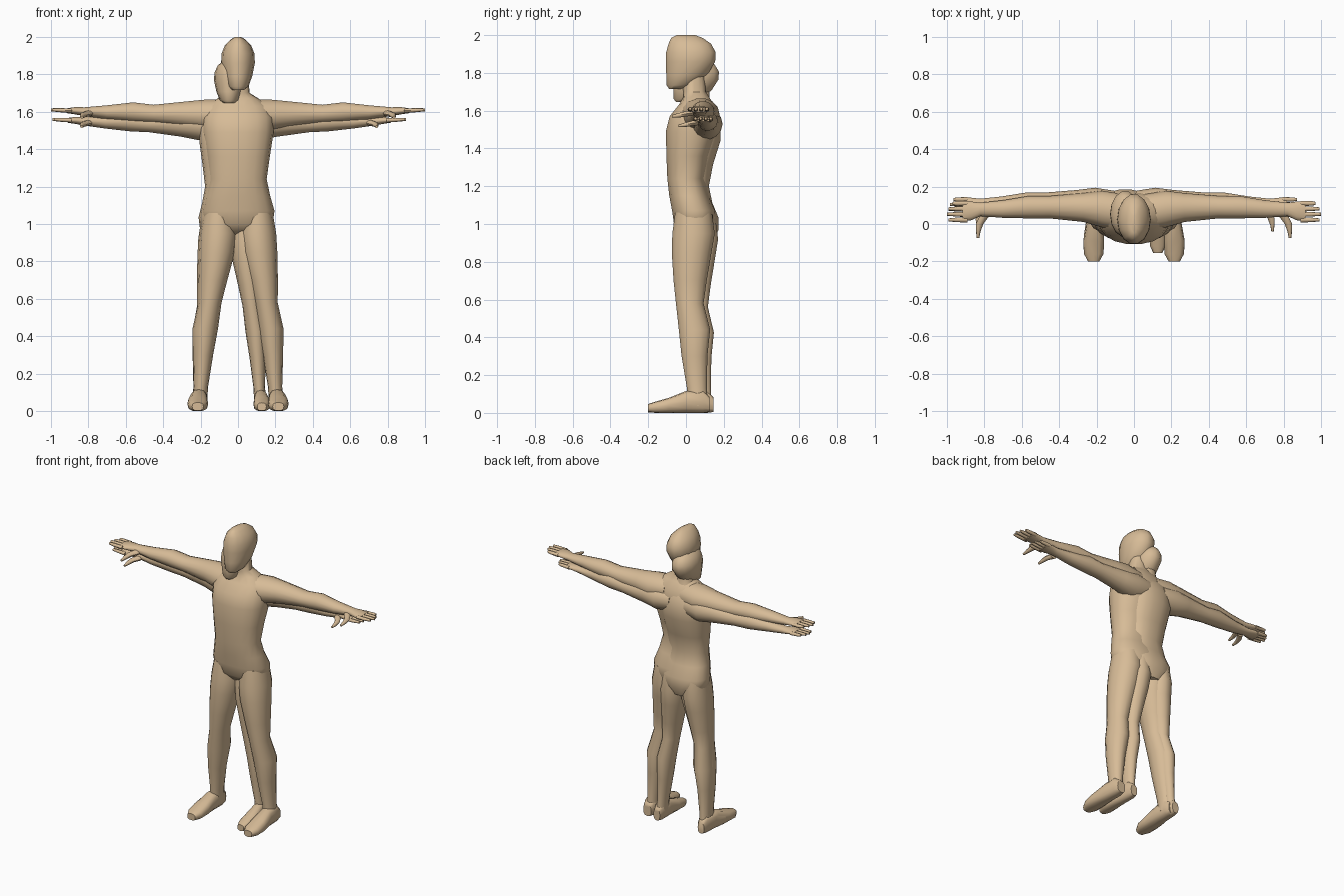
import bpy, bmesh, math

skin = bpy.data.materials.new("tan_skin")
skin.diffuse_color = (0.68, 0.50, 0.31, 1)


def loft(name, axis, rings, place, sides=14, power=2.0):
    """Closed tube through rings: (centre x, y, z, half width, half depth) across the axis."""
    bm = bmesh.new()
    u, v = [i for i in range(3) if i != axis]
    loops = []
    for x, y, z, a, b in rings:
        loop = []
        for k in range(sides):
            t = 2 * math.pi * k / sides
            c, s = math.cos(t), math.sin(t)
            p = [x, y, z]
            p[u] += a * math.copysign(abs(c) ** (2 / power), c)
            p[v] += b * math.copysign(abs(s) ** (2 / power), s)
            p[2] = max(p[2], 0)
            loop.append(bm.verts.new(place(*p)))
        loops.append(loop)
    for l0, l1 in zip(loops, loops[1:]):
        for k in range(sides):
            j = (k + 1) % sides
            bm.faces.new((l0[k], l0[j], l1[j], l1[k]))
    bm.faces.new(loops[0])
    bm.faces.new(loops[-1])
    bmesh.ops.recalc_face_normals(bm, faces=bm.faces)
    mesh = bpy.data.meshes.new(name)
    bm.to_mesh(mesh)
    bm.free()
    mesh.materials.append(skin)
    ob = bpy.data.objects.new(name, mesh)
    bpy.context.collection.objects.link(ob)
    bpy.ops.object.select_all(action='DESELECT')
    ob.select_set(True)
    bpy.context.view_layer.objects.active = ob
    bpy.ops.object.shade_smooth_by_angle(angle=math.radians(50))


TORSO = [(0, .06, .94, .09, .07), (0, .045, 1.0, .185, .11), (0, .04, 1.07, .195, .115),
         (0, .015, 1.15, .172, .105), (0, 0, 1.24, .153, .1), (0, .01, 1.36, .17, .115),
         (0, .03, 1.49, .19, .138), (0, .04, 1.57, .19, .128), (0, .055, 1.63, .165, .095),
         (0, .055, 1.67, .11, .07), (0, .045, 1.7, .062, .06), (0, .04, 1.79, .055, .06)]
HEAD = [(0, -.06, 1.715, .03, .03), (0, -.03, 1.735, .056, .075), (0, .005, 1.79, .076, .112),
        (0, .024, 1.86, .09, .134), (0, .026, 1.91, .088, .134), (0, .02, 1.955, .07, .115),
        (0, .005, 1.985, .04, .085), (0, 0, 2.0, .015, .05)]
LEG = [(.1, .04, 1.06, .085, .1), (.104, .04, .95, .1, .115), (.113, .03, .85, .097, .108),
       (.135, .022, .7, .078, .09), (.15, .02, .58, .062, .075), (.175, .045, .44, .068, .085),
       (.187, .045, .3, .054, .07), (.198, .058, .13, .038, .054), (.207, .062, .04, .042, .056)]
FOOT = [(.207, .125, .045, .03, .04), (.207, .09, .06, .042, .06), (.21, .0, .058, .045, .058),
        (.215, -.09, .04, .056, .04), (.215, -.16, .03, .052, .03), (.215, -.2, .025, .03, .022)]
ARM = [(.06, .06, 1.585, .1, .08), (.17, .08, 1.58, .098, .087), (.27, .088, 1.585, .077, .072),
       (.45, .09, 1.588, .06, .05), (.56, .09, 1.597, .06, .054), (.7, .08, 1.597, .047, .038),
       (.82, .078, 1.6, .036, .024), (.87, .07, 1.605, .05, .02), (.915, .068, 1.605, .053, .013)]
THUMB = [(.80, .04, 1.59, .025, .016), (.825, 0, 1.583, .02, .014),
         (.832, -.04, 1.575, .012, .012), (.833, -.075, 1.57, .007, .007)]
FINGERS = [(.022, .99), (.052, 1.0), (.081, .99), (.11, .97)]


def body(label, centre, torso_x, leg_x, arm_x, sy, dy, sz, head_low, head_z):
    def mapping(sx, side=1):
        return lambda x, y, z: (centre + side * x * sx, y * sy + dy, z * sz)

    # trunk with neck, and head
    loft(label + "_torso", 2, TORSO, mapping(torso_x), 18, 2.3)
    loft(label + "_head", 2, HEAD,
         lambda x, y, z: (centre + x * .9 ** (sz < 1), y * sy + dy, head_low + (z - 1.715) * head_z), 14)
    for side, word in ((1, "left"), (-1, "right")):
        who = f"{label}_{word}_"
        # leg and foot
        loft(who + "leg", 2, LEG, mapping(leg_x, side))
        loft(who + "foot", 1, FOOT, mapping(leg_x, side), 12, 2.6)
        # arm, palm, thumb and fingers
        arm = mapping(arm_x, side)
        loft(who + "arm", 0, ARM, arm)
        loft(who + "thumb", 1, THUMB, arm, 8)
        for n, (y, tip) in enumerate(FINGERS):
            loft(f"{who}finger_{n + 1}", 0,
                 [(.89, y, 1.605, .014, .012), (.95, y, 1.608, .012, .011),
                  (tip, y, 1.61, .008, .008)], arm, 8)


# large figure, and the smaller one overlapping it behind
body("large_figure", 0, 1, 1, 1, 1, 0, 1, 1.715, 1)
body("small_figure", -.047, .84, .81, .945, .92, .03, .968, 1.645, .83)
